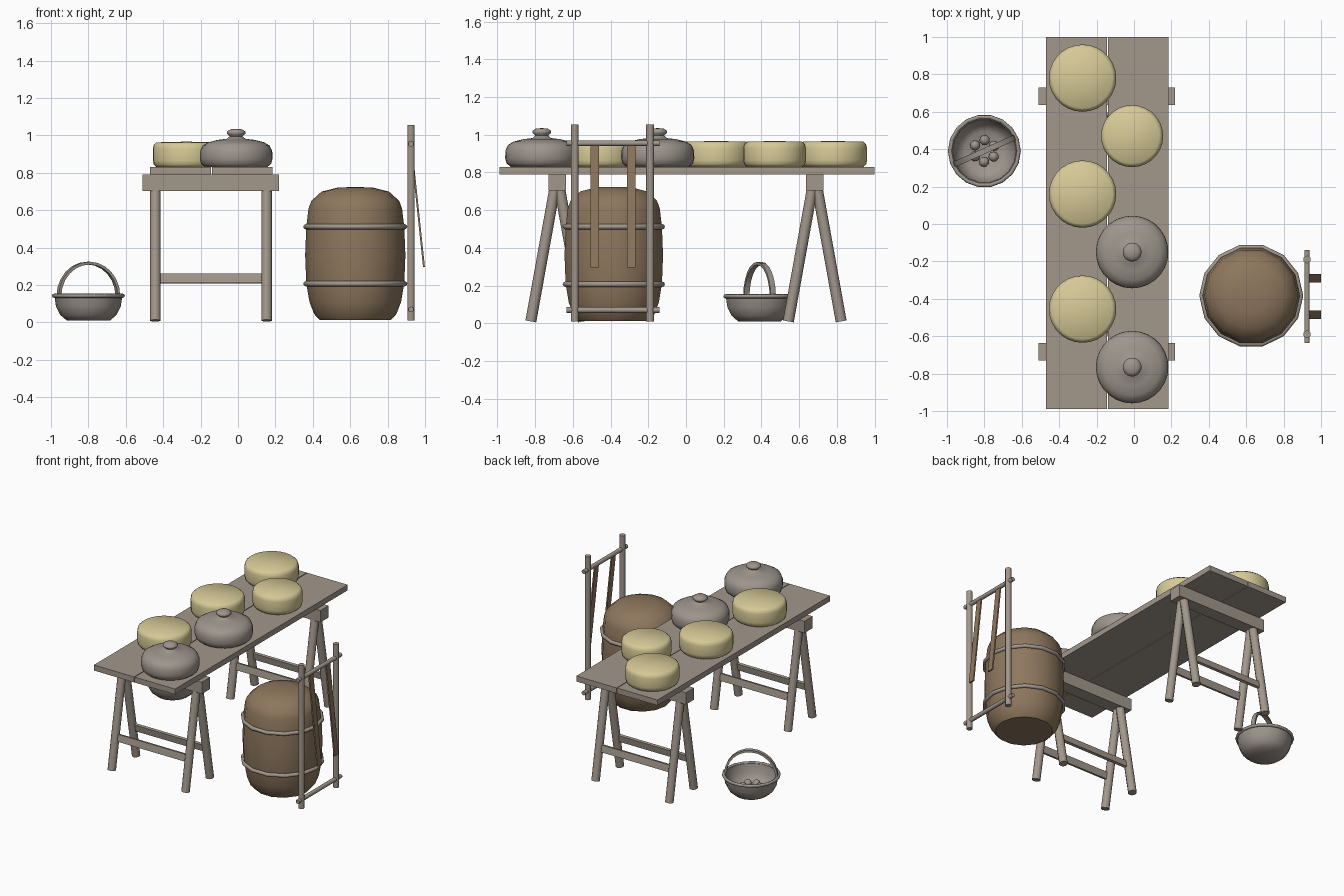
import bpy, math, bmesh
from mathutils import Vector

cube = bpy.data.objects.get("Cube")
if cube:
    bpy.data.objects.remove(cube, do_unlink=True)


def material(name, rgb):
    m = bpy.data.materials.new(name)
    m.use_nodes = True
    m.diffuse_color = (*rgb, 1)
    m.node_tree.nodes["Principled BSDF"].inputs["Base Color"].default_value = (*rgb, 1)
    return m


WOOD = material("weathered wood", (0.36, 0.31, 0.26))
POT = material("grey clay", (0.34, 0.30, 0.265))
CHEESE = material("pale cheese", (0.68, 0.59, 0.31))
BARREL = material("brown oak", (0.27, 0.185, 0.11))


def finish(bm, name, mat, smooth=None):
    bmesh.ops.recalc_face_normals(bm, faces=bm.faces)
    mesh = bpy.data.meshes.new(name)
    bm.to_mesh(mesh)
    bm.free()
    ob = bpy.data.objects.new(name, mesh)
    bpy.context.collection.objects.link(ob)
    mesh.materials.append(mat)
    if smooth:
        bpy.ops.object.select_all(action='DESELECT')
        ob.select_set(True)
        bpy.context.view_layer.objects.active = ob
        bpy.ops.object.shade_smooth_by_angle(angle=math.radians(smooth))
    return ob


def box(name, centre, size, mat):
    bm = bmesh.new()
    bmesh.ops.create_cube(bm, size=1)
    bmesh.ops.scale(bm, vec=size, verts=bm.verts)
    bmesh.ops.translate(bm, vec=centre, verts=bm.verts)
    return finish(bm, name, mat)


def rod(name, a, b, radius, mat, sides=10):
    a, b = Vector(a), Vector(b)
    bm = bmesh.new()
    bmesh.ops.create_cone(bm, cap_ends=True, segments=sides, radius1=radius,
                          radius2=radius, depth=(b - a).length)
    bmesh.ops.rotate(bm, verts=bm.verts,
                     matrix=(b - a).to_track_quat('Z', 'Y').to_matrix())
    bmesh.ops.translate(bm, vec=(a + b) / 2, verts=bm.verts)
    return finish(bm, name, mat, 50)


def lathe(name, profile, place, mat, sides, smooth):
    """Spin (radius, height) points around z; radius 0 closes the end."""
    bm = bmesh.new()
    rings = []
    for r, z in profile:
        n = sides if r else 1
        rings.append([bm.verts.new((r * math.cos(math.tau * i / n),
                                    r * math.sin(math.tau * i / n), z)) for i in range(n)])
    for lo, hi in zip(rings, rings[1:]):
        for i in range(sides):
            quad = [lo[i % len(lo)], lo[(i + 1) % len(lo)],
                    hi[(i + 1) % len(hi)], hi[i % len(hi)]]
            bm.faces.new(list(dict.fromkeys(quad)))
    bmesh.ops.translate(bm, vec=place, verts=bm.verts)
    return finish(bm, name, mat, smooth)


def hoop(name, place, radius, thick, mat, sides):
    """Closed ring of round section."""
    bpy.ops.mesh.primitive_torus_add(location=place, major_radius=radius, minor_radius=thick,
                                     major_segments=sides, minor_segments=8)
    ob = bpy.context.object
    ob.name = name
    ob.data.materials.append(mat)
    bpy.ops.object.shade_smooth_by_angle(angle=math.radians(50))


# Table top planks
box("left_plank", (0.0225, 0.005, 0.81), (0.325, 1.99, 0.04), WOOD)
box("right_plank", (-0.3075, 0.005, 0.81), (0.325, 1.99, 0.04), WOOD)

# Trestles: beam, splayed legs, low rails
for end, ey in (("front", -0.683), ("back", 0.683)):
    box(end + "_beam", (-0.145, ey, 0.747), (0.73, 0.095, 0.086), WOOD)
    for s in (-1, 1):
        for side, x in (("right", -0.442), ("left", 0.153)):
            rod(end + "_" + side + "_leg", (x, ey + s * 0.14, 0.01),
                (x, ey + s * 0.012, 0.72), 0.029, WOOD)
        rail = box(end + "_rail", (0, 0, 0), (0.6, 0.02, 0.05), WOOD)
        rail.location = (-0.145, ey + s * 0.1, 0.235)
        rail.rotation_euler.x = s * 0.178

# Cheese wheels
for x, y, r in ((-0.275, 0.78, 0.18), (-0.275, 0.16, 0.18),
                (-0.275, -0.455, 0.18), (-0.01, 0.47, 0.166)):
    lathe("cheese_wheel", [(0, 0), (r - 0.018, 0), (r - 0.004, 0.015), (r, 0.035),
                           (r, 0.1), (r - 0.005, 0.12), (r - 0.02, 0.133), (0, 0.137)],
          (x, y, 0.83), CHEESE, 28, 50)

# Lidded pots
POT_PROFILE = [(0, 0), (0.165, 0), (0.187, 0.018), (0.194, 0.045), (0.193, 0.085),
               (0.18, 0.115), (0.15, 0.133), (0.1, 0.146), (0.05, 0.152), (0.034, 0.165),
               (0.05, 0.18), (0.05, 0.19), (0.03, 0.203), (0, 0.205)]
for y in (-0.15, -0.765):
    lathe("lidded_pot", POT_PROFILE, (-0.01, y, 0.83), POT, 28, 60)

# Barrel with two hoops
lathe("barrel", [(0, 0.012), (0.19, 0.012), (0.22, 0.045), (0.245, 0.11), (0.262, 0.21),
                 (0.268, 0.36), (0.262, 0.51), (0.25, 0.61), (0.235, 0.65), (0.18, 0.7),
                 (0.09, 0.722), (0, 0.724)], (0.627, -0.383, 0), BARREL, 14, 40)
for z in (0.207, 0.512):
    hoop("barrel_hoop", (0.627, -0.383, z), 0.264, 0.014, WOOD, 14)

# Carrying frame with shoulder straps
for y in (-0.59, -0.19):
    rod("frame_post", (0.925, y, 0.01), (0.925, y, 1.055), 0.021, WOOD)
for z in (0.07, 0.955):
    rod("frame_rung", (0.925, -0.635, z), (0.925, -0.14, z), 0.015, WOOD)
for y in (-0.485, -0.29):
    strap = box("shoulder_strap", (0, 0, 0), (0.01, 0.045, 0.655), BARREL)
    strap.location = (0.96, y, 0.622)
    strap.rotation_euler.y = -0.105

# Basket bowl, rim, handle and eggs
BX, BY = -0.8, 0.39
lathe("basket_bowl", [(0, 0.01), (0.115, 0.01), (0.15, 0.04), (0.173, 0.085), (0.182, 0.145),
                      (0.17, 0.145), (0.16, 0.085), (0.135, 0.045), (0.105, 0.025), (0, 0.025)],
      (BX, BY, 0), POT, 18, 50)
hoop("basket_rim", (BX, BY, 0.143), 0.184, 0.011, POT, 18)

bm = bmesh.new()
sections = []
for i in range(13):
    a = math.pi * i / 12
    sections.append([bm.verts.new((r * math.cos(a), w, 0.14 + (r + 0.005) * math.sin(a)))
                     for r, w in ((0.165, -0.015), (0.18, -0.015), (0.18, 0.015), (0.165, 0.015))])
for p, q in zip(sections, sections[1:]):
    for k in range(4):
        bm.faces.new((p[k], p[k - 1], q[k - 1], q[k]))
bm.faces.new(sections[0])
bm.faces.new(sections[-1])
handle = finish(bm, "basket_handle", POT, 40)
handle.location = (BX, BY, 0)
handle.rotation_euler.z = math.radians(24)

for i in range(6):
    a = math.tau * i / 6 + 0.5
    bpy.ops.mesh.primitive_uv_sphere_add(
        segments=12, ring_count=8, radius=0.027, scale=(1, 1, 1.1),
        location=(BX + 0.058 * math.cos(a), BY + 0.058 * math.sin(a), 0.053))
    egg = bpy.context.object
    egg.name = "egg"
    egg.data.materials.append(POT)
    bpy.ops.object.shade_smooth()
